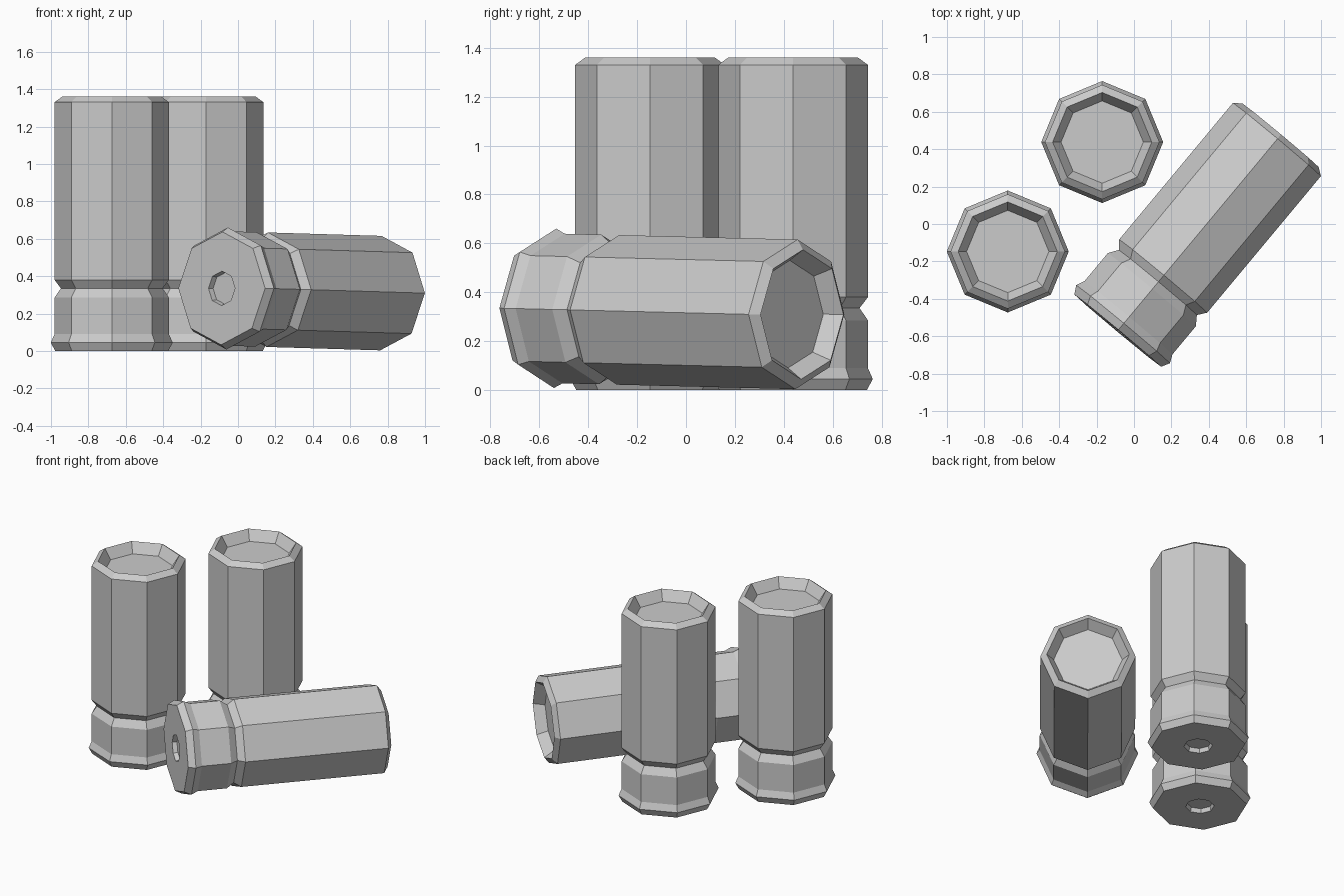
import bpy, bmesh
from math import cos, sin, pi, radians

if "Cube" in bpy.data.objects:
    bpy.data.objects.remove(bpy.data.objects["Cube"])

SIDES = 8
# Casing outline (radius, height): primer recess, rim, brass, groove, tube, chamfered mouth, recessed wad
PROFILE = [(0.085, 0.03), (0.092, 0.0), (0.302, 0.0), (0.326, 0.045), (0.306, 0.09),
           (0.306, 0.285), (0.272, 0.335), (0.306, 0.38), (0.306, 1.33),
           (0.265, 1.36), (0.22, 1.29)]


def make_shell(name, location, rotation=(0, 0, 0)):
    bm = bmesh.new()
    rings = [[bm.verts.new((r * cos(2 * pi * i / SIDES), r * sin(2 * pi * i / SIDES), z))
              for i in range(SIDES)] for r, z in PROFILE]
    for low, high in zip(rings, rings[1:]):
        for i in range(SIDES):
            j = (i + 1) % SIDES
            bm.faces.new((low[i], low[j], high[j], high[i]))
    # Primer face and wad face
    bm.faces.new(rings[0][::-1])
    bm.faces.new(rings[-1])
    bmesh.ops.recalc_face_normals(bm, faces=bm.faces)
    mesh = bpy.data.meshes.new(name)
    bm.to_mesh(mesh)
    bm.free()
    obj = bpy.data.objects.new(name, mesh)
    obj.location = location
    obj.rotation_euler = rotation
    bpy.context.collection.objects.link(obj)
    return obj


# Two standing casings
make_shell("standing_shell_left", (-0.675, -0.147, 0))
make_shell("standing_shell_back", (-0.17, 0.438, 0))
# Casing lying on its rim and mouth edge
make_shell("lying_shell", (-0.087, -0.57, 0.335), (0, radians(91.1), radians(50.2)))
